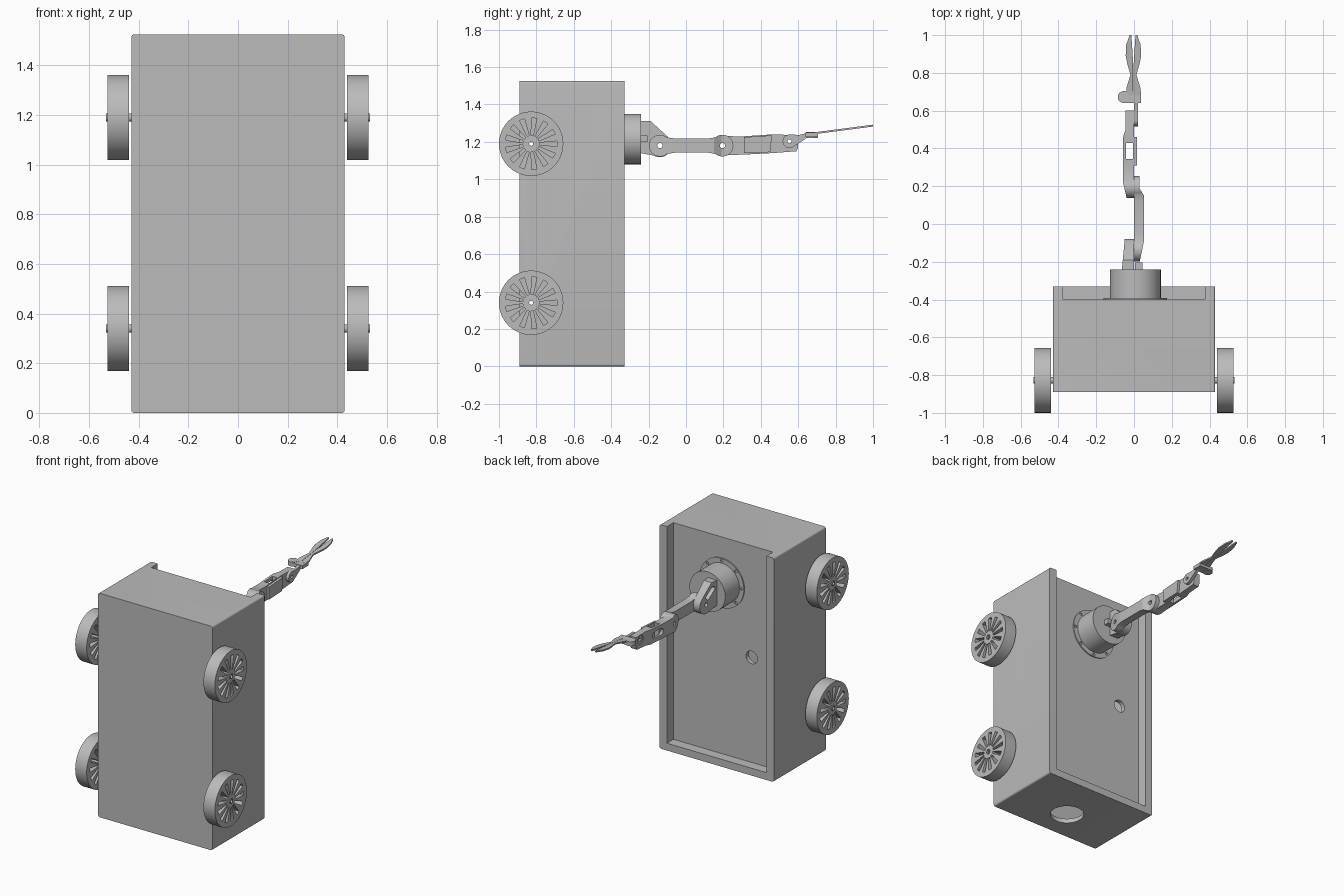
import bpy, bmesh
from math import pi, sin, cos, radians
from mathutils import Vector

if "Cube" in bpy.data.objects:
    bpy.data.objects.remove(bpy.data.objects["Cube"])

grey = bpy.data.materials.new("plain grey")
grey.use_nodes = True
GREY = (0.5, 0.5, 0.5, 1)
grey.diffuse_color = GREY
grey.node_tree.nodes["Principled BSDF"].inputs["Base Color"].default_value = GREY


def arc(c, r, a0, a1, n=20):
    """Points on an arc, angles in degrees."""
    return [(c[0] + r * cos(radians(a0 + (a1 - a0) * i / n)),
             c[1] + r * sin(radians(a0 + (a1 - a0) * i / n))) for i in range(n + 1)]


def circle(c, r, n=48):
    return arc(c, r, 0, 360, n)[:-1]


def rect(u0, u1, v0, v1):
    return [(u0, v0), (u1, v0), (u1, v1), (u0, v1)]


def slot(a, b, r):
    """Rounded slot outline from point a to point b."""
    ang = (Vector(b) - Vector(a)).angle_signed(Vector((1, 0))) * 180 / pi
    return arc(a, r, ang + 90, ang + 270, 8) + arc(b, r, ang - 90, ang + 90, 8)


def prism(name, outlines, axis, lo, hi):
    """Extrude one or more outlines along an axis; the outline uses the other two axes in order."""
    if not isinstance(outlines[0], list):
        outlines = [outlines]
    bm = bmesh.new()

    def point(p, h):
        v = list(p)
        v.insert("XYZ".index(axis), h)
        return v
    for pts in outlines:
        low = [bm.verts.new(point(p, lo)) for p in pts]
        high = [bm.verts.new(point(p, hi)) for p in pts]
        bm.faces.new(low)
        bm.faces.new(high[::-1])
        for i in range(len(pts)):
            j = (i + 1) % len(pts)
            bm.faces.new((low[j], low[i], high[i], high[j]))
    bmesh.ops.recalc_face_normals(bm, faces=bm.faces)
    mesh = bpy.data.meshes.new(name)
    bm.to_mesh(mesh)
    bm.free()
    mesh.materials.append(grey)
    obj = bpy.data.objects.new(name, mesh)
    bpy.context.collection.objects.link(obj)
    return obj


def carve(obj, outlines, axis, lo, hi, operation='DIFFERENCE'):
    """Boolean a prism into the object and bake the result."""
    cutter = prism("cutter", outlines, axis, lo, hi)
    cutter.hide_render = True
    mod = obj.modifiers.new("carve", 'BOOLEAN')
    mod.operation, mod.object, mod.solver = operation, cutter, 'EXACT'
    graph = bpy.context.evaluated_depsgraph_get()
    baked = bpy.data.meshes.new_from_object(obj.evaluated_get(graph))
    obj.modifiers.clear()
    obj.data = baked
    bpy.data.objects.remove(cutter)


axles = [(-0.828, 1.19), (-0.828, 0.34)]

# Hollow cabinet with an open-topped recess in its back
r = 0.012
corners = (arc((0.43 - r, 1.525 - r), r, 0, 90, 5) + arc((r - 0.43, 1.525 - r), r, 90, 180, 5)
           + arc((r - 0.43, r), r, 180, 270, 5) + arc((0.43 - r, r), r, 270, 360, 5))
cabinet = prism("cabinet", corners, 'Y', -0.89, -0.33)
carve(cabinet, rect(-0.375, 0.375, 0.05, 1.7), 'Y', -0.40, -0.2)
carve(cabinet, rect(-0.40, 0.40, 0.03, 1.49), 'Y', -0.86, -0.43)
carve(cabinet, circle((-0.215, 0.765), 0.043), 'Y', -0.5, -0.35)
carve(cabinet, circle((0, -0.67), 0.108), 'Z', -0.1, 0.04)
carve(cabinet, [circle(a, 0.013, 16) for a in axles], 'X', -0.6, 0.6)

# Hollow axles
for a, place in zip(axles, ("upper", "lower")):
    axle = prism(place + "_axle", circle(a, 0.017, 24), 'X', -0.532, 0.532)
    carve(axle, circle(a, 0.011, 16), 'X', -0.6, 0.6)

# Slotted wheels
wheel = prism("wheel", circle((0, 0), 0.172, 64), 'X', -0.043, 0.043)
carve(wheel, circle((0, 0), 0.016, 24), 'X', -0.1, 0.1)
slots = []
for k in range(13):
    t = 2 * pi * k / 13
    slots.append([(u * cos(t) - v * sin(t), u * sin(t) + v * cos(t))
                  for u, v in ((0.045, -0.006), (0.138, -0.014), (0.138, 0.014), (0.045, 0.006))])
carve(wheel, slots, 'X', -0.1, 0.1)
for side, sign in (("left", 1), ("right", -1)):
    for a, place in zip(axles, ("upper", "lower")):
        w = bpy.data.objects.new(f"{side}_{place}_wheel", wheel.data)
        w.location = (sign * 0.483, *a)
        w.rotation_euler.z = 0 if sign > 0 else pi
        bpy.context.collection.objects.link(w)
bpy.data.objects.remove(wheel)

# Turret and bolted flange
hub = (0.007, 1.215)
flange = prism("turret_flange", circle(hub, 0.168, 64), 'Y', -0.401, -0.393)
bolts = [circle(p, 0.01, 12) for p in circle(hub, 0.152, 8)]
carve(flange, bolts, 'Y', -0.5, -0.3)
prism("turret", circle(hub, 0.135, 64), 'Y', -0.40, -0.24)

# Shoulder bracket
j1, j2, j3 = (-0.14, 1.18), (0.195, 1.18), (0.553, 1.203)
bracket = prism("shoulder_bracket", [(-0.242, 1.14), (-0.242, 1.312), (-0.19, 1.312), (-0.10, 1.23)]
                + arc(j1, 0.062, 45, -120), 'X', -0.065, 0)
carve(bracket, [(-0.3, -0.07), (-0.24, -0.065), (-0.07, -0.048), (0, -0.04), (0, 0), (-0.3, 0)]
      and [(-0.065, -0.25), (-0.048, -0.07), (0, -0.07), (0, -0.25)], 'Z', 1, 1.5, 'INTERSECT')
carve(bracket, slot((-0.205, 1.265), (-0.155, 1.225), 0.017), 'X', -0.1, -0.025)
carve(bracket, circle(j1, 0.014, 16), 'X', -0.1, 0.1)
prism("shoulder_stop", rect(0.005, 0.045, 1.20, 1.235), 'Y', -0.24, -0.205)

# Upper arm: waisted side outline, chamfered in plan
upper = prism("upper_arm", arc(j1, 0.058, 50, 310, 28) + [(-0.06, 1.142), (0.12, 1.142)]
              + arc(j2, 0.058, -130, 130, 28) + [(0.12, 1.218), (-0.06, 1.218)], 'X', 0, 0.06)
carve(upper, [(0, -0.22), (0.03, -0.2), (0.053, -0.09), (0.053, 0.15), (0.028, 0.19),
              (0.028, 0.27), (0, 0.27)], 'Z', 1, 1.5, 'INTERSECT')
carve(upper, [circle(j1, 0.014, 16), circle(j2, 0.014, 16)], 'X', -0.1, 0.1)

# Forearm with a vertical window
fore = prism("forearm", arc(j2, 0.058, 60, 300, 28) + [(0.31, 1.132), (0.46, 1.14), (0.59, 1.15),
             (0.62, 1.205), (0.625, 1.235), (0.46, 1.24), (0.31, 1.23)], 'X', -0.06, 0)
carve(fore, [(0, 0.12), (-0.035, 0.12), (-0.058, 0.22), (-0.058, 0.46), (-0.045, 0.5),
             (-0.045, 0.6), (0, 0.6)], 'Z', 1, 1.5, 'INTERSECT')
carve(fore, rect(-0.042, -0.006, 0.345, 0.43), 'Z', 1, 1.5)
carve(fore, [slot((0.35, 1.185), (0.42, 1.19), 0.022), circle(j3, 0.03, 24)], 'X', -0.1, -0.04)
carve(fore, [circle(j2, 0.014, 16), circle(j3, 0.011, 16)], 'X', -0.1, 0.1)
prism("forearm_housing", [(0.31, 1.14), (0.45, 1.145), (0.46, 1.235), (0.31, 1.225)], 'X', 0, 0.017)

# Wrist link and gripper mount
wrist = prism("wrist_link", arc(j3, 0.036, 100, 290) + [(0.60, 1.19), (0.655, 1.228),
              (0.655, 1.25), (0.61, 1.238)], 'X', 0, 0.02)
carve(wrist, circle(j3, 0.011, 16), 'X', -0.1, 0.1)
prism("gripper_mount", rect(-0.06, 0.036, 0.64, 0.705), 'Z', 1.226, 1.25)
prism("gripper_motor", circle((-0.055, 0.672), 0.031, 24), 'Z', 1.222, 1.252)

# Thin, rising pincer jaws
half = [(0.001, 0.68), (0.038, 0.68), (0.037, 0.72), (0.016, 0.79), (0.033, 0.85), (0.041, 0.89),
        (0.038, 0.95), (0.02, 1.0), (0.011, 1.0), (0.005, 0.91), (0.001, 0.84)]
for side, sign in (("left", 1), ("right", -1)):
    jaw = prism(side + "_jaw", [(sign * x - 0.003, y) for x, y in half], 'Z', -0.005, 0.005)
    for v in jaw.data.vertices:
        v.co.z += 1.248 + (v.co.y - 0.70) * 0.13

# Smooth round surfaces, keep edges crisp
bpy.ops.object.select_all(action='DESELECT')
for obj in bpy.context.collection.objects:
    if obj.type == 'MESH' and grey.name in obj.data.materials:
        obj.select_set(True)
        bpy.context.view_layer.objects.active = obj
bpy.ops.object.shade_smooth_by_angle(angle=radians(30))
